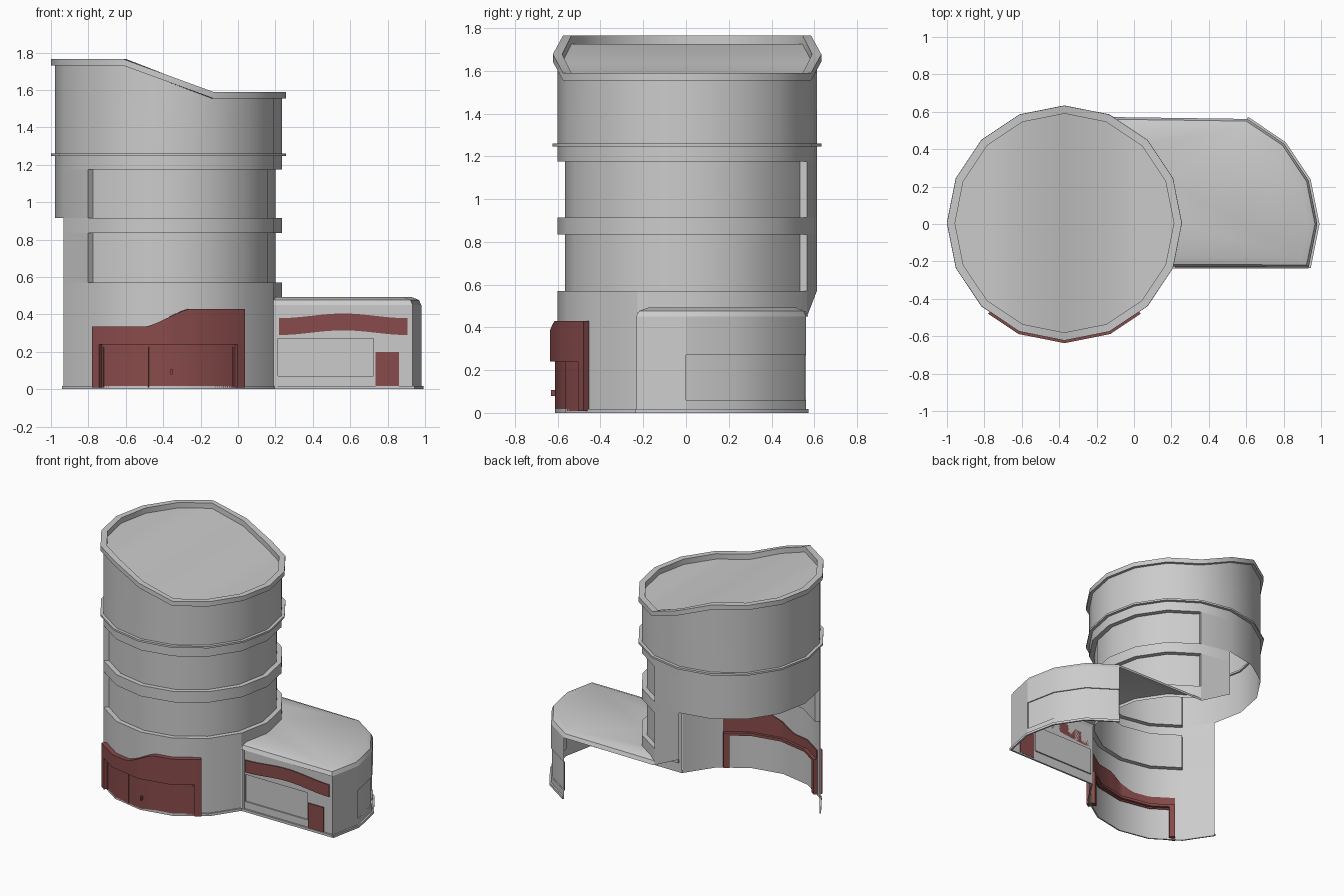
import bpy, math

if "Cube" in bpy.data.objects:
    bpy.data.objects.remove(bpy.data.objects["Cube"])

TX, TY = -0.372, 0.005      # tower centre
AX, AY = 0.372, 0.0         # annex arc centre
R = 0.607                   # wall radius

red = bpy.data.materials.new("red_cladding")
red.diffuse_color = (0.25, 0.07, 0.07, 1)
red.use_nodes = True
red.node_tree.nodes["Principled BSDF"].inputs["Base Color"].default_value = red.diffuse_color


def make(name, verts, faces, mat=None):
    me = bpy.data.meshes.new(name)
    me.from_pydata(verts, [], faces)
    me.update()
    ob = bpy.data.objects.new(name, me)
    bpy.context.collection.objects.link(ob)
    if mat:
        me.materials.append(mat)
    return ob


def pt(k, r, c=(TX, TY)):
    """Point on a 16-sided polygon; fractional k lies along an edge."""
    i = math.floor(k)
    f = k - i
    a, b = i * math.pi / 8, (i + 1) * math.pi / 8
    return (c[0] + r * (math.cos(a) * (1 - f) + math.cos(b) * f),
            c[1] + r * (math.sin(a) * (1 - f) + math.sin(b) * f))


def shell(name, ks, rows, c=(TX, TY), closed=False, caps=False, mat=None):
    """Sweep a profile of (radius, height) round the polygon."""
    ks = list(ks)
    n = len(rows)
    loop = len(ks) == 17 and ks[-1] - ks[0] == 16
    cols = ks[:-1] if loop else ks
    verts = [(*pt(k, r, c), z(k) if callable(z) else z) for k in cols for r, z in rows]
    faces = []
    m = len(cols)
    for i in range(m if loop else m - 1):
        a, b = i * n, ((i + 1) % m) * n
        for j in range(n if closed else n - 1):
            q = (j + 1) % n
            faces.append((a + j, b + j, b + q, a + q))
    if caps:
        faces += [tuple(range(n)), tuple(reversed(range((m - 1) * n, m * n)))]
    return make(name, verts, faces, mat)


def box(name, lo, hi, mat=None):
    v = [(x, y, z) for x in (lo[0], hi[0]) for y in (lo[1], hi[1]) for z in (lo[2], hi[2])]
    f = [(0, 1, 3, 2), (4, 6, 7, 5), (0, 4, 5, 1), (2, 3, 7, 6), (0, 2, 6, 4), (1, 5, 7, 3)]
    return make(name, v, f, mat)


def window(name, ks, z0, z1, r, depth, c=(TX, TY)):
    ob = shell(name, ks, [(r, z0), (r - depth, z0), (r - depth, z1), (r, z1)], c, caps=True)
    return ob


def top(k, d=0.0):
    """Roof height: high on the left, sloping to the low right."""
    t = (math.cos(k * math.pi / 8) + 0.383) / 0.766
    return 1.765 - 0.175 * min(1, max(0, t)) - d


full = range(17)

# tower walls
shell("upper_wall", full, [(R, 1.175), (R, lambda k: top(k, 0.035))])
shell("back_wall", range(3, 11), [(R, 0.915), (R, 1.175)])
shell("middle_band", range(9, 21), [(R, 0.835), (R, 0.915)])
shell("left_pier", (9, 10), [(R, 0.57), (R, 0.835)])
shell("back_pier", (19, 20), [(R, lambda k: 0.45 if k == 19 else 0.57), (R, 0.835)])
shell("lower_wall", range(9, 16), [(R, 0.0), (R, 0.57)])
shell("wall_above_annex", range(15, 20), [(R, 0.47), (R, 0.57)])
for i, (z0, z1) in enumerate([(0.57, 0.835), (0.915, 1.175)]):
    window(f"window_band_{i + 1}", range(10, 20), z0, z1, R, 0.035)
shell("base_lip", range(9, 16), [(R, 0), (0.617, 0), (0.617, 0.018), (R, 0.018)],
      closed=True, caps=True)
shell("ledge", full, [(0.595, 1.246), (0.629, 1.246), (0.629, 1.26), (0.595, 1.26)], closed=True)

# roof rim and sloping roof
shell("roof_rim", full, [(R - 0.022, lambda k: top(k, 0.035)), (0.628, lambda k: top(k, 0.035)),
                         (0.628, top), (0.585, top), (0.585, lambda k: top(k, 0.04))])
make("roof", [(*pt(k, 0.585), top(k, 0.04)) for k in range(16)],
     [tuple(dict.fromkeys((k, k + 1, 15 - k, (16 - k) % 16)))[::-1][::-1] for k in range(8)])

# red entrance: header with a wavy top, jambs, doors and inner frame
K0, K1, D0, D1 = 10.22, 13.78, 10.4, 13.6


def wave(k):
    t = min(1, max(0, (pt(k, 0.64)[0] + 0.49) / 0.23))
    return 0.335 + 0.095 * (0.6 * t + 0.4 * t * t * (3 - 2 * t))


def prism(name, ks, r0, r1, z0, z1):
    shell(name, ks, [(r0, z0), (r1, z0), (r1, z1), (r0, z1)], closed=True, caps=True, mat=red)


prism("entrance_header", [K0, 11, 11.48, 11.6, 11.75, 11.9, 12, 12.15, 12.3, 12.46, 13, K1],
      0.6, 0.642, 0.24, wave)
for side, a, b in (("left", K0, D0), ("right", D1, K1)):
    prism(f"entrance_jamb_{side}", (a, b), 0.6, 0.642, 0.01, 0.24)
    prism(f"inner_jamb_{side}", (a, b), 0.58, 0.606, 0.01, 0.27)
prism("inner_header", (D0, 11, 12, 13, D1), 0.58, 0.606, 0.25, 0.27)
shell("entrance_doors", (D0, 11, 12, 13, D1), [(0.617, 0.01), (0.617, 0.24)], mat=red)
for i, k in enumerate((D0 + 0.05, 11.54, D1 - 0.05)):
    prism(f"door_mullion_{i + 1}", (k - 0.015, k + 0.015), 0.61, 0.622, 0.01, 0.225)
box("door_handle", (-0.36, -0.632, 0.08), (-0.35, -0.61, 0.108), red)

# annex: curved end wall with a shallow window
A = (AX, AY)
FY = -0.228
RA = 0.608
shell("annex_corner_wall", (-1, 0), [(RA, 0), (RA, 0.45)], A)
shell("annex_sill_wall", range(4), [(RA, 0), (RA, 0.06)], A)
shell("annex_upper_wall", range(4), [(RA, 0.27), (RA, 0.45)], A)
window("annex_curved_window", range(4), 0.06, 0.27, RA, 0.008, A)
shell("annex_base_lip", range(-1, 4), [(RA, 0), (0.62, 0), (0.62, 0.018), (RA, 0.018)],
      A, closed=True, caps=True)

# annex front wall with recessed panel
XE = pt(-1, RA, A)[0]
outer = [(0.19, 0), (XE, 0), (XE, 0.45), (0.19, 0.45)]
hole = [(0.215, 0.07), (0.725, 0.07), (0.725, 0.27), (0.215, 0.27)]
v = ([(x, FY + 0.004, z) for x, z in outer] + [(x, FY + 0.004, z) for x, z in hole]
     + [(x, FY + 0.014, z) for x, z in hole])
f = [(8, 9, 10, 11)]
for i in range(4):
    j = (i + 1) % 4
    f += [(i, j, j + 4, i + 4), (i + 4, j + 4, j + 8, i + 8)]
make("annex_front_wall", v, f)
box("annex_front_lip", (0.19, -0.237, 0), (XE, FY + 0.004, 0.018))
box("annex_front_post", (0.195, FY - 0.004, 0), (0.21, FY + 0.004, 0.45))

# annex roof with bevelled edge
path = [(0.19, FY)] + [pt(k, RA, A) for k in range(-1, 4)] + [(-0.14, 0.572)]
inner = [(0.19, FY + 0.05)] + [pt(k, RA - 0.05, A) for k in range(-1, 4)] + [(-0.14, 0.525)]
inner = [(x, max(FY + 0.05, min(y, 0.525))) for x, y in inner]
n = len(path)
mid = [((a[0] * 0.75 + b[0] * 0.25), (a[1] * 0.75 + b[1] * 0.25)) for a, b in zip(path, inner)]
v = ([(x, y, 0.45) for x, y in path] + [(x, y, 0.477) for x, y in mid]
     + [(x, y, 0.492) for x, y in inner])
v += [(*pt(k, R - 0.01), 0.492) for k in (2, 1, 0)]
f = [(s + i, s + i + 1, s + i + 1 + n, s + i + n) for s in (0, n) for i in range(n - 1)]
f.append(tuple(range(2 * n, 3 * n + 3)))
make("annex_roof", v, f)

# red wavy sign band and side door on the annex front
N = 16
v, f = [], []
for i in range(N + 1):
    t = i / N
    h = 0.0125 * (1 - math.cos(2 * math.pi * t))
    for y, z in ((FY + 0.004, 0.29), (FY - 0.004, 0.29), (FY - 0.004, 0.38), (FY + 0.004, 0.38)):
        v.append((0.22 + 0.685 * t, y, z + h))
for i in range(N):
    for j in range(4):
        q = (j + 1) % 4
        f.append((4 * i + j, 4 * i + 4 + j, 4 * i + 4 + q, 4 * i + q))
f += [(0, 1, 2, 3), (4 * N + 3, 4 * N + 2, 4 * N + 1, 4 * N)]
make("annex_wavy_band", v, f, red)
box("annex_side_door", (0.735, FY - 0.004, 0.01), (0.86, FY + 0.006, 0.2), red)

# smooth the curved walls, keep edges crisp
bpy.ops.object.select_all(action='SELECT')
bpy.context.view_layer.objects.active = bpy.data.objects["upper_wall"]
bpy.ops.object.shade_smooth_by_angle(angle=math.radians(30))
